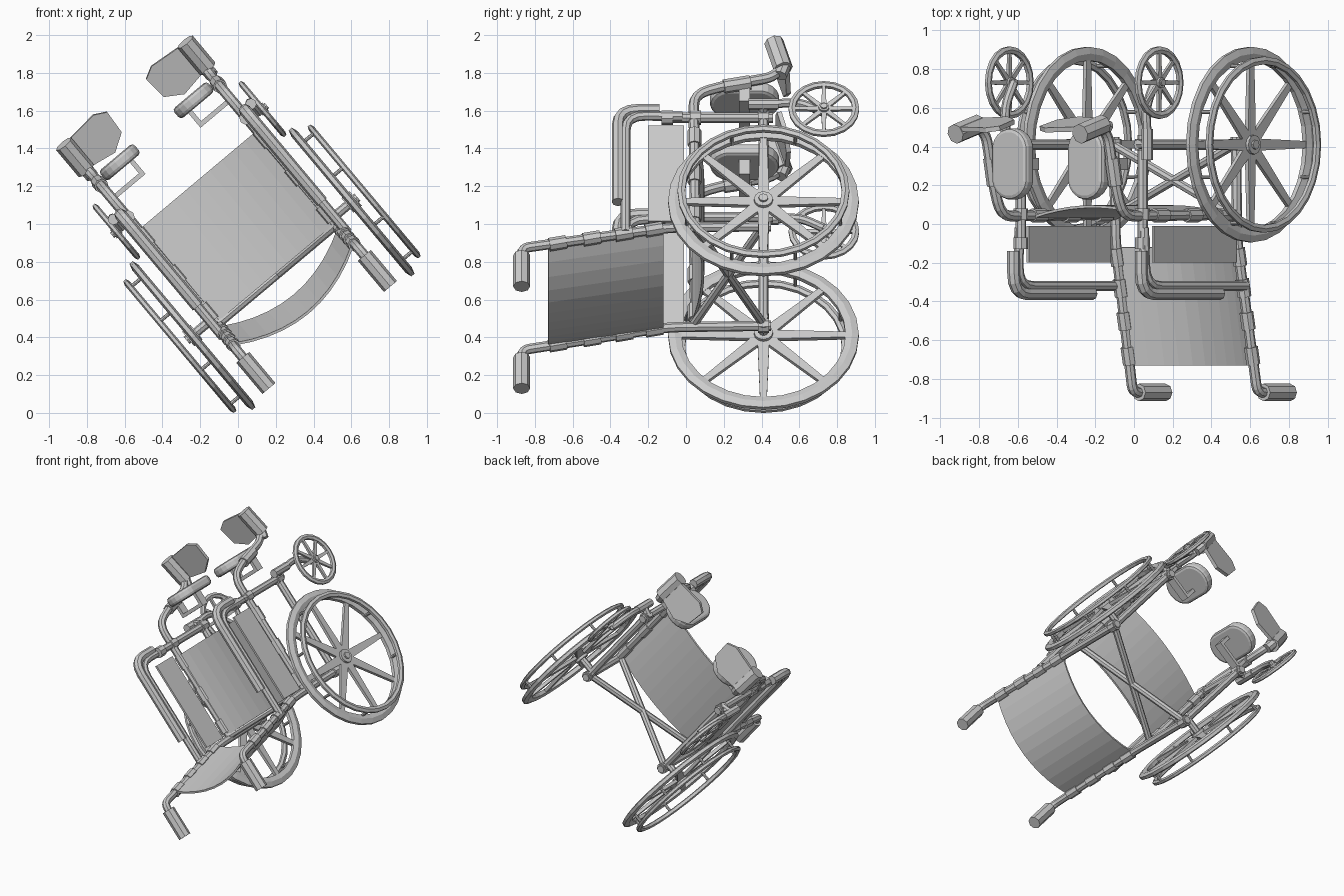
import bpy, bmesh, math
from mathutils import Matrix, Vector

if "Cube" in bpy.data.objects:
    bpy.data.objects.remove(bpy.data.objects["Cube"])

# Chair is built upright (x side, y forward, z up), then tipped into its pose.
A = math.radians(50)
c, s = math.cos(A), math.sin(A)
SX, SZ = s, c
POSE = Matrix(((SX, -SZ, 0, 0.18), (0, 0, -1, 0), (SZ, SX, 0, 0.763), (0, 0, 0, 1)))


def add(name, data):
    ob = bpy.data.objects.new(name, data)
    bpy.context.collection.objects.link(ob)
    ob.matrix_world = POSE
    return ob


def mesh(name, bm):
    bmesh.ops.recalc_face_normals(bm, faces=bm.faces)
    me = bpy.data.meshes.new(name)
    bm.to_mesh(me)
    bm.free()
    return add(name, me)


def fillet(pts, rad):
    pts = [Vector(p) for p in pts]
    out = [pts[0]]
    for a, b, d in zip(pts, pts[1:], pts[2:]):
        k = min(rad, (a - b).length * .48, (d - b).length * .48)
        p, q = b + (a - b).normalized() * k, b + (d - b).normalized() * k
        for i in range(5):
            t = i / 4
            out.append(p * (1 - t) ** 2 + b * 2 * t * (1 - t) + q * t * t)
    return out + [pts[-1]]


def tube(name, pts, r, rad=0.08):
    cu = bpy.data.curves.new(name, 'CURVE')
    cu.dimensions = '3D'
    cu.bevel_depth, cu.bevel_resolution, cu.use_fill_caps = r, 2, True
    path = fillet(pts, rad)
    sp = cu.splines.new('POLY')
    sp.points.add(len(path) - 1)
    for p, v in zip(sp.points, path):
        p.co = (*v, 1)
    sp.use_smooth = False
    return add(name, cu)


def both(name, pts, r, rad=0.08):
    for k, side in ((1, "right"), (-1, "left")):
        tube(f"{name}_{side}", [(k * x, y, z) for x, y, z in pts], r, rad)


def prism(name, loop, offset):
    # flat plate: outline extruded along an offset
    bm = bmesh.new()
    f = bm.faces.new([bm.verts.new(p) for p in loop])
    g = bmesh.ops.extrude_face_region(bm, geom=[f])
    bmesh.ops.translate(bm, vec=offset, verts=[v for v in g['geom'] if isinstance(v, bmesh.types.BMVert)])
    return mesh(name, bm)


def ring(bm, x, y, z, ro, ri, w, n):
    m = (ro + ri) / 2
    prof = [(ro, -w * .5), (ro, w * .5), (m, w), (ri, w * .6), (ri, -w * .6), (m, -w)]
    rows = []
    for i in range(n):
        a = math.tau * i / n
        rows.append([bm.verts.new((x + d, y + r * math.cos(a), z + r * math.sin(a))) for r, d in prof])
    for i in range(n):
        p, q = rows[i], rows[(i + 1) % n]
        for j in range(6):
            k = (j + 1) % 6
            bm.faces.new((p[j], p[k], q[k], q[j]))


def wheel(name, x, y, z, ro, ri, w, n, hub, w0, w1):
    bm = bmesh.new()
    ring(bm, x, y, z, ro, ri, w, n)
    # tapered spokes
    for i in range(8):
        a = math.tau * i / 8
        g = bmesh.ops.create_cube(bm, size=1)
        for v in g['verts']:
            out = v.co.y > 0
            r = ri + .01 if out else hub * .5
            t = v.co.z * 2 * (w1 if out else w0)
            v.co = (x + v.co.x * w, y + r * math.cos(a) - t * math.sin(a), z + r * math.sin(a) + t * math.cos(a))
    # hub
    bmesh.ops.create_cone(bm, cap_ends=True, segments=12, radius1=hub, radius2=hub, depth=w * 2.6,
                          matrix=Matrix.Translation((x, y, z)) @ Matrix.Rotation(math.pi / 2, 4, 'Y'))
    return mesh(name, bm)


def sling(name, rows, sag, thick):
    # sagging fabric between the side tubes; rows = (y, z) stations
    bm = bmesh.new()
    n, half = 10, 0.405
    grid = []
    for y, z in rows:
        row = []
        for i in range(n + 1):
            t = 2 * i / n - 1
            k = 1 - t * t
            row.append(bm.verts.new((half * t, y + sag[0] * k, z + sag[1] * k)))
        grid.append(row)
    for p, q in zip(grid, grid[1:]):
        for i in range(n):
            bm.faces.new((p[i], p[i + 1], q[i + 1], q[i]))
    ob = mesh(name, bm)
    m = ob.modifiers.new("thickness", 'SOLIDIFY')
    m.thickness, m.offset = thick, 0


# Back posts, grips, and the side frames
both("back_post", [(.41, -.05, -.45), (.41, -.06, .10), (.42, -.21, .87), (.42, -.30, .87)], .027, .09)
both("hand_grip", [(.42, -.26, .87), (.42, -.475, .87)], .045)
both("seat_rail_and_leg_hanger", [(.41, -.06, -.05), (.41, .86, -.04), (.41, .92, -.2), (.41, .98, -.46),
                                  (.415, 1.06, -.52)], .028, .11)
both("lower_rail", [(.41, -.08, -.41), (.41, .74, -.41)], .027)
both("front_post", [(.41, .70, .12), (.41, .70, -.46)], .027)
both("armrest_tube", [(.43, -.11, .32), (.43, .70, .32), (.42, .70, .02)], .026, .11)
both("armrest_pad", [(.43, .10, .36), (.43, .735, .36), (.43, .735, .14)], .033, .13)

# Sleeves and clamps on the tubes
for i, u in enumerate((.17, .33, .50, .68)):
    y = -.06 - (u - .10) * .195
    both(f"back_sleeve_{i}", [(.411 + u * .008, y + .01, u - .045), (.411 + u * .008, y - .01, u + .045)], .036)
for i, f in enumerate((.04, .30, .56)):
    both(f"seat_sleeve_{i}", [(.41, f - .05, -.045), (.41, f + .05, -.045)], .036)
for i, u in enumerate((.10, -.05, -.41)):
    both(f"post_clamp_{i}", [(.41, .70, u - .03), (.41, .70, u + .03)], .038)
both("hanger_sleeve", [(.41, .915, -.20), (.41, .945, -.34)], .038)
both("rail_end_clamp", [(.41, -.05, -.38), (.41, -.05, -.44)], .038)

# Fabric seat and backrest
sling("seat", [(-.03 + .107 * i, -.035) for i in range(7)], (0, -.055), .014)
sling("backrest", [(-.065 - .115 * i / 6, .12 + .61 * i / 6) for i in range(7)], (-.12, 0), .014)

# Folding cross braces
both("cross_brace", [(-.41, -.04, -.04), (.41, -.04, -.41)], .024)

for k, side in ((1, "right"), (-1, "left")):
    # Side guard
    prism(f"side_guard_{side}", [(k * .415, -.03, .01), (k * .415, .63, .01), (k * .415, .63, .20),
                                 (k * .415, -.03, .20)], (k * .015, 0, 0))
    # Drive wheel, hand rim and its pegs
    wheel(f"drive_wheel_{side}", k * .55, 0, -.41, .505, .435, .022, 28, .05, .032, .018)
    bm = bmesh.new()
    ring(bm, k * .637, 0, -.41, .455, .415, .017, 28)
    mesh(f"hand_rim_{side}", bm)
    for i in range(8):
        a = math.tau * (i + .5) / 8
        y, z = .44 * math.cos(a), -.41 + .44 * math.sin(a)
        tube(f"rim_peg_{side}_{i}", [(k * .55, y, z), (k * .637, y, z)], .01)
    tube(f"axle_{side}", [(k * .39, 0, -.41), (k * .59, 0, -.41)], .025)

    # Caster with a single curved fork arm
    wheel(f"caster_{side}", k * .505, .68, -.73, .187, .152, .016, 20, .028, .014, .009)
    tube(f"caster_bracket_{side}", [(k * .41, .72, -.41), (k * .475, .74, -.41)], .026)
    tube(f"caster_stem_{side}", [(k * .475, .74, -.33), (k * .475, .74, -.49)], .03)
    tube(f"caster_fork_{side}", [(k * .475, .74, -.46), (k * .475, .755, -.60), (k * .475, .68, -.73)], .024)
    tube(f"caster_axle_{side}", [(k * .46, .68, -.73), (k * .535, .68, -.73)], .018)

    # Calf pad: rounded oval cushion with bevelled rim
    loop = []
    for i in range(20):
        a = math.tau * (i + .5) / 20
        z = .075 * (1 if math.sin(a) > 0 else -1) + .11 * math.sin(a)
        loop.append((k * .255 + .12 * math.cos(a), .915, -.31 + z))
    pad = prism(f"calf_pad_{side}", loop, (0, .07, 0))
    b = pad.modifiers.new("soft_rim", 'BEVEL')
    b.width, b.segments, b.angle_limit = .02, 2, math.radians(50)
    # Strap bracket holding the pad
    bar = [(.19, .93), (.19, .815), (.41, .815), (.41, .91), (.385, .91), (.385, .84), (.215, .84), (.215, .93)]
    prism(f"pad_bracket_{side}", [(k * x, y, -.34) for x, y in bar], (0, 0, .06))

    # Footplate hinge barrel and tilted plate
    tube(f"footplate_barrel_{side}", [(k * .42, 1.03, -.515), (k * .42, 1.215, -.465)], .052)
    tube(f"footplate_collar_{side}", [(k * .415, .985, -.50), (k * .415, 1.05, -.52)], .036)
    plate = [(.42, 1.04), (.24, 1.01), (.145, 1.07), (.135, 1.20), (.20, 1.235), (.42, 1.215)]
    prism(f"footplate_{side}", [(k * x, y, -.55 + (y - 1.03) * .26) for x, y in plate], (0, -.005, .024))
